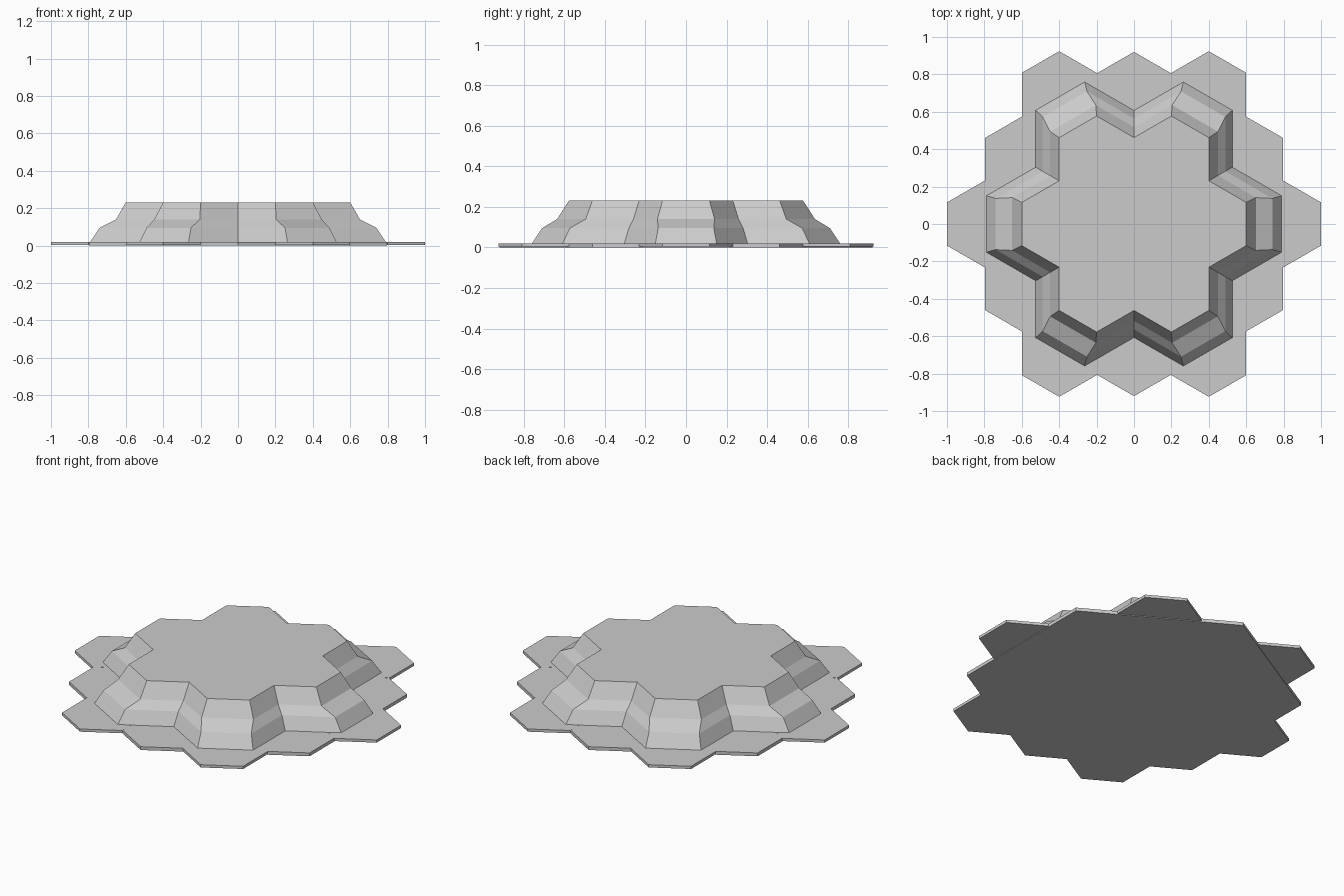
import bpy, bmesh
from math import cos, sin, pi, radians, sqrt
from mathutils import Vector, Matrix

if "Cube" in bpy.data.objects:
    bpy.data.objects.remove(bpy.data.objects["Cube"])


def finish(name, bm):
    bmesh.ops.recalc_face_normals(bm, faces=bm.faces[:])
    mesh = bpy.data.meshes.new(name)
    bm.to_mesh(mesh)
    bm.free()
    obj = bpy.data.objects.new(name, mesh)
    bpy.context.collection.objects.link(obj)
    return obj


def loft(name, rings):
    """Closed solid through stacked rings of 3D points."""
    bm = bmesh.new()
    loops = [[bm.verts.new(p) for p in ring] for ring in rings]
    n = len(loops[0])
    for a, b in zip(loops, loops[1:]):
        for i in range(n):
            j = (i + 1) % n
            bm.faces.new((a[i], a[j], b[j], b[i]))
    bm.faces.new(loops[0][::-1])
    bm.faces.new(loops[-1])
    return finish(name, bm)


def hexagon(name, apothem, z0, z1, cx=0, cy=0):
    r = apothem * 2 / sqrt(3)
    ring = [(cx + r * sin(i * pi / 3), cy + r * cos(i * pi / 3)) for i in range(6)]
    return loft(name, [[(x, y, z) for x, y in ring] for z in (z0, z1)])


# Large hexagonal base plate
hexagon("base_plate", 0.797, 0.0, 0.02)

# Small hexagonal tiles straddling each edge of the plate
for k in range(6):
    a = k * pi / 3
    hexagon(f"edge_tile_{k + 1}", 0.2, 0.004, 0.0205, 0.8 * cos(a), 0.8 * sin(a))

# Stepped plateau: seven-hexagon outline, six lobes with ledges at their tips
# (height, lobe tip distance, lobe half width, scale of the inner corners)
profile = [
    (0.015, 0.793, 0.152, 1.32),
    (0.095, 0.740, 0.137, 1.22),
    (0.140, 0.652, 0.141, 1.12),
    (0.231, 0.600, 0.1155, 1.00),
]
rings = []
for z, tip, half, s in profile:
    ring = []
    for k in range(6):
        turn = Matrix.Rotation(radians(60 * k), 3, 'Z')
        for x, y in ((tip, -half), (tip, half), (0.4 * s, 0.231 * s)):
            ring.append(turn @ Vector((x, y, z)))
    rings.append(ring)
loft("plateau", rings)
